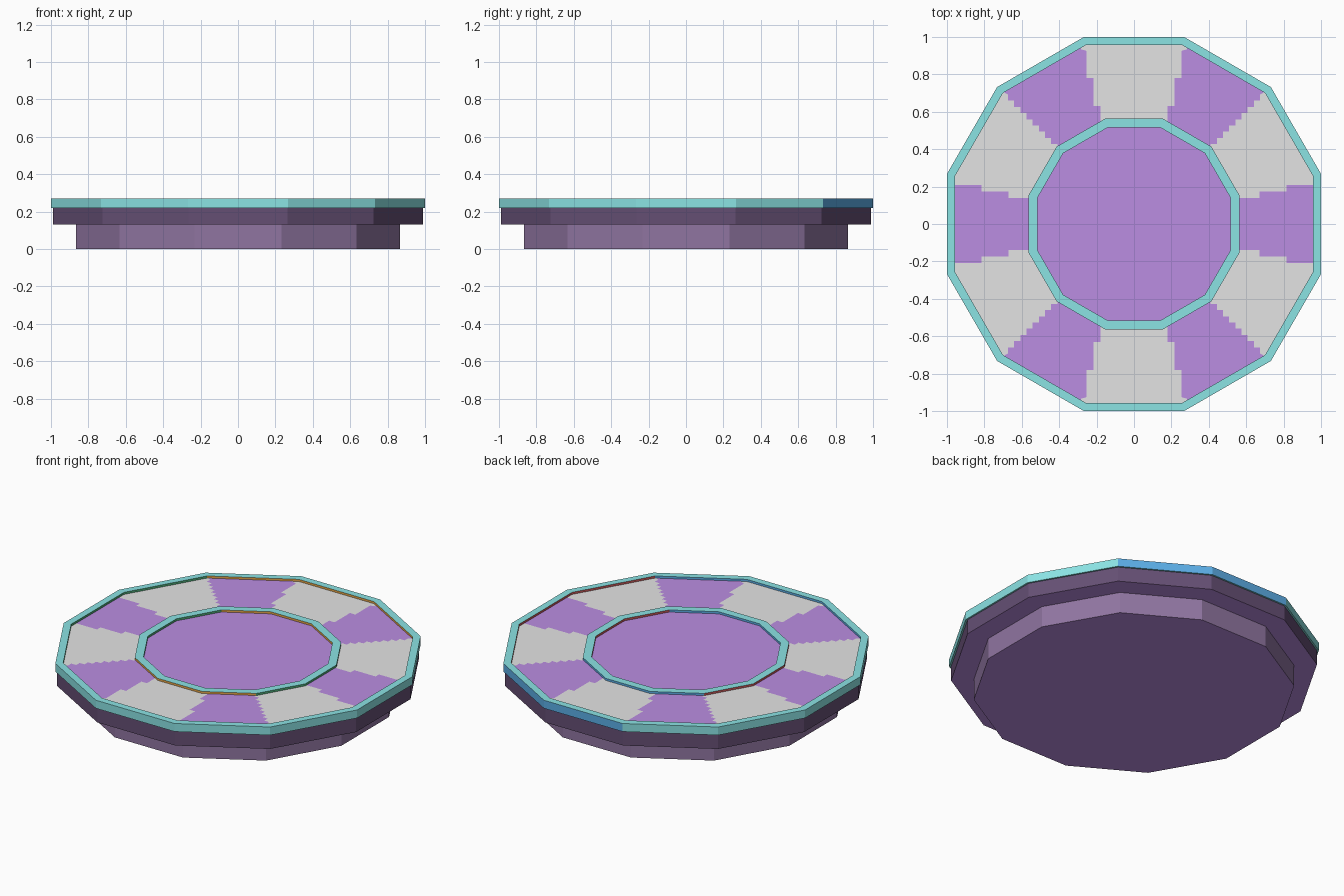
import bpy, bmesh, math

if "Cube" in bpy.data.objects:
    bpy.data.objects.remove(bpy.data.objects["Cube"])

def srgb(r, g, b):
    f = lambda c: c / 12.92 if c <= 0.04045 else ((c + 0.055) / 1.055) ** 2.4
    return (f(r / 255), f(g / 255), f(b / 255), 1)

COLOURS = {
    "teal": (139, 227, 228), "blue": (94, 178, 236), "orange": (238, 172, 76),
    "green": (78, 172, 120), "red": (202, 90, 90), "purple": (187, 141, 226),
    "light grey": (228, 228, 228), "dark plum": (101, 79, 116), "dusty plum": (144, 117, 161),
}
MATS = {}
for name, c in COLOURS.items():
    MATS[name] = bpy.data.materials.new(name)
    MATS[name].diffuse_color = srgb(*c)

def corners(a):
    """Twelve corners of a dodecagon with apothem a."""
    r = a / math.cos(math.radians(15))
    return [(r * math.cos(math.radians(15 + 30 * i)), r * math.sin(math.radians(15 + 30 * i)))
            for i in range(12)]

def finish(bm, name, mats):
    me = bpy.data.meshes.new(name)
    bm.to_mesh(me)
    bm.free()
    for m in mats:
        me.materials.append(MATS[m])
    ob = bpy.data.objects.new(name, me)
    bpy.context.collection.objects.link(ob)
    return ob

def loop(bm, a, z):
    return [bm.verts.new((x, y, z)) for x, y in corners(a)]

def bridge(bm, lo, hi):
    return [bm.faces.new((lo[i], lo[(i + 1) % 12], hi[(i + 1) % 12], hi[i])) for i in range(12)]

def tier(name, a, z0, z1, side):
    """Solid dodecagon slab with a purple underside."""
    bm = bmesh.new()
    lo, hi = loop(bm, a, z0), loop(bm, a, z1)
    bridge(bm, lo, hi)
    bm.faces.new(hi)
    bm.faces.new(lo[::-1]).material_index = 1
    finish(bm, name, [side, "purple"])

def ring(name, a_out, a_in, z0, z1, outer_rule):
    """Dodecagon ring; its walls are coloured by the direction they face."""
    bm = bmesh.new()
    ol, oh, ih, il = loop(bm, a_out, z0), loop(bm, a_out, z1), loop(bm, a_in, z1), loop(bm, a_in, z0)
    outer = bridge(bm, ol, oh)
    bridge(bm, oh, ih)
    inner = bridge(bm, ih, il)
    bridge(bm, il, ol)
    bm.normal_update()
    def quarter(f):  # 0 right, 1 back, 2 left, 3 front
        ang = math.degrees(math.atan2(f.normal.y, f.normal.x))
        return int(((ang + 45) % 360) // 90)
    for f in inner:
        f.material_index = 1 + quarter(f)
    for f in outer:
        f.material_index = outer_rule(f, 1 + quarter(f))
    finish(bm, name, ["teal", "green", "blue", "red", "orange"])

# stepped base
tier("lower_base", 0.867, 0.0, 0.13, "dusty plum")
tier("upper_base", 0.99, 0.13, 0.225, "dark plum")

# raised rims
ring("outer_rim", 1.0, 0.957, 0.22, 0.27,
     lambda f, q: 2 if q == 2 and f.normal.x > -0.2 else 0)
ring("inner_rim", 0.565, 0.517, 0.22, 0.27, lambda f, q: q)

# centre floor
FLOOR = 0.257
bm = bmesh.new()
bm.faces.new(loop(bm, 0.54, FLOOR))
finish(bm, "centre_floor", ["purple"])

# stepped borders between the floor panels, one quadrant, inside to outside
b15 = [(0.54, 0.14), (0.67, 0.14), (0.67, 0.175), (0.815, 0.175), (0.815, 0.208), (0.98, 0.208)]
b45 = [(0.395, 0.395)]
for i in range(9):
    t = 0.41 + 0.033 * i
    b45 += [(t, t - 0.015), (t, t + 0.018)]
b45.append((0.717, 0.717))
b75 = [(0.18, 0.54), (0.18, 0.63), (0.217, 0.63), (0.217, 0.78), (0.253, 0.78),
       (0.253, 0.925), (0.285, 0.935), (0.2626, 0.98)]
panels = {
    "purple": [[(0.54, 0)] + [(0.98, 0)] + b15[::-1], b45 + b75[::-1]],
    "light grey": [b15 + [(0.98, 0.2626)] + b45[::-1] + [(0.54, 0.1447)],
                   b75 + [(0, 0.98), (0, 0.54)]],
}

# alternating floor panels, mirrored into four quadrants
for colour, polys in panels.items():
    bm = bmesh.new()
    for poly in polys:
        for sx in (1, -1):
            for sy in (1, -1):
                f = bm.faces.new([bm.verts.new((x * sx, y * sy, FLOOR)) for x, y in poly])
                f.normal_update()
                if f.normal.z < 0:
                    f.normal_flip()
    bmesh.ops.remove_doubles(bm, verts=bm.verts, dist=0.0005)
    finish(bm, colour.replace(" ", "_") + "_floor_panels", [colour])

for m in bpy.data.materials:
    if m.users and not m.is_grease_pencil:
        m.use_nodes = True
        m.node_tree.nodes["Principled BSDF"].inputs["Base Color"].default_value = m.diffuse_color
